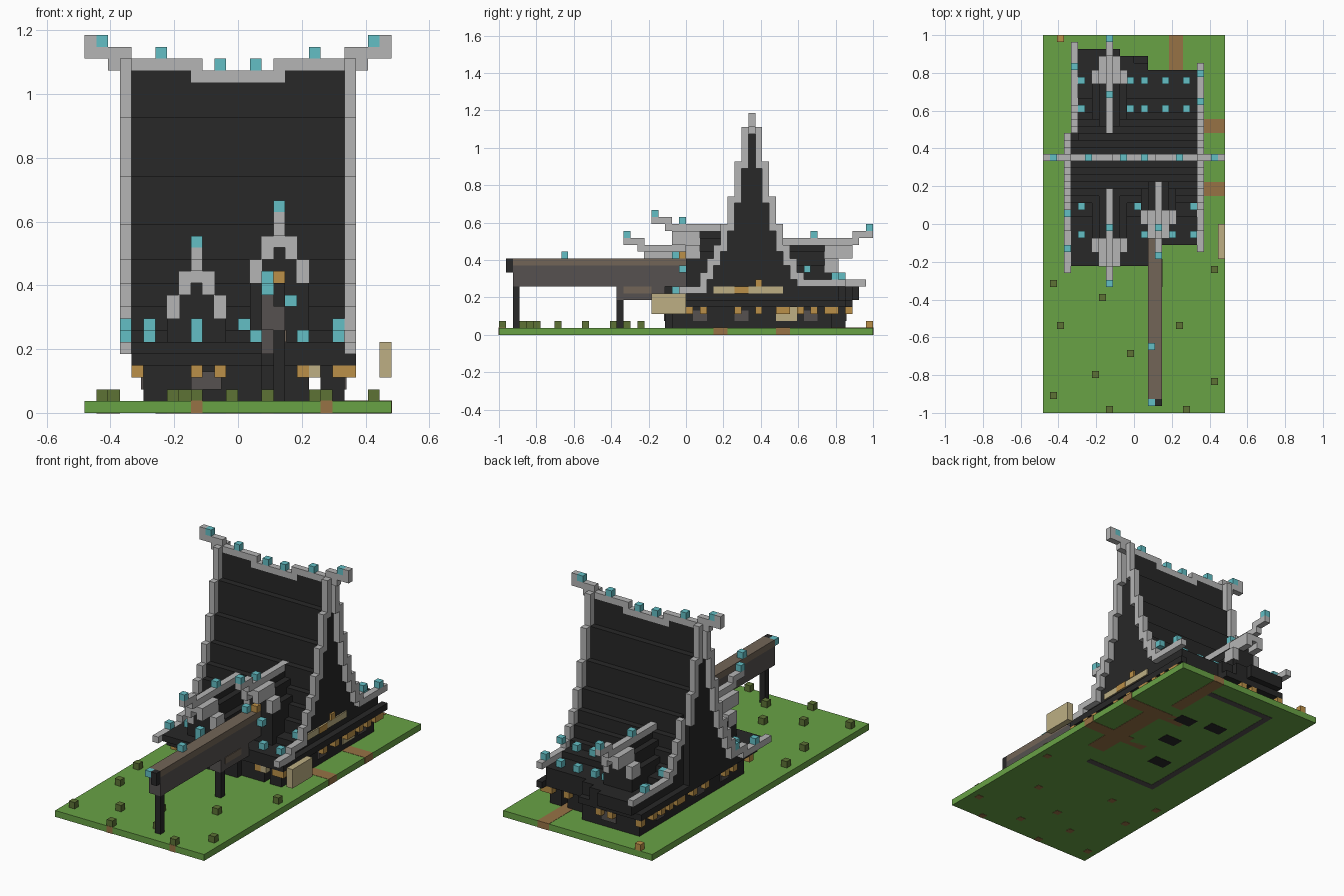
import bpy
import bmesh
from mathutils import Vector

default_cube = bpy.data.objects.get("Cube")
if default_cube:
    bpy.data.objects.remove(default_cube, do_unlink=True)

UNIT = 1 / 27                      # size of one block
ORIGIN = Vector((13, 27, 0))       # block coordinate of the centre


def material(name, red, green, blue):
    mat = bpy.data.materials.new(name)
    mat.use_nodes = True
    colour = (red, green, blue, 1)
    mat.diffuse_color = colour
    mat.node_tree.nodes["Principled BSDF"].inputs["Base Color"].default_value = colour
    return mat


dark = material("dark roof", .021, .021, .021)
grey = material("light grey trim", .46, .46, .46)
teal = material("teal lantern", .125, .52, .56)
green = material("grass green", .14, .36, .06)
dirt = material("dirt brown", .31, .17, .06)
amber = material("amber lantern", .5, .28, .065)
tan = material("pale wood", .51, .43, .23)
olive = material("olive bush", .11, .17, .036)
brown = material("deck brown", .17, .13, .095)
stone = material("dark stone", .092, .083, .08)


def build(name, mat, boxes):
    """One object from boxes given as (x range, y range, z range) in blocks."""
    bm = bmesh.new()
    for spans in boxes:
        low = Vector([span[0] for span in spans])
        high = Vector([span[1] for span in spans])
        made = bmesh.ops.create_cube(bm, size=1)
        for vert in made["verts"]:
            corner = Vector([high[a] if vert.co[a] > 0 else low[a] for a in range(3)])
            vert.co = (corner - ORIGIN) * UNIT
    mesh = bpy.data.meshes.new(name)
    bm.to_mesh(mesh)
    bm.free()
    mesh.materials.append(mat)
    obj = bpy.data.objects.new(name, mesh)
    bpy.context.scene.collection.objects.link(obj)


def block(x, y, z):
    return (x, x + 1), (y, y + 1), (z, z + 1)


# Ground, paths and bushes
skin = .04
build("ground", green, [((0, 26), (0, 54), (0, 1))])
path_z = (0, 1 + skin)
build("paths", dirt, [
    ((18, 20), (44, 54 + skin), path_z),
    ((15, 26 + skin), (40, 42), path_z),
    ((15, 26 + skin), (31, 33), path_z),
    ((9, 10), (-skin, 1), path_z),
    ((20, 21), (-skin, 1), path_z)])
below = (-skin, skin)
bushes = ((1, 18), (8, 16), (2, 12), (12, 8), (7, 5), (1, 2), (9, 0),
          (20, 0), (24, 4), (19, 12), (24, 20), (15, 3))
build("bushes", olive, [block(x, y, 1) for x, y in bushes])
undersides = [((x, x + 1), (y, y + 1), below) for x, y in bushes]
undersides += [((18, 20), (44, 54), below), ((18, 26), (40, 42), below),
               ((18, 26), (31, 33), below), ((19, 22), (27, 40), below)]
build("path_undersides", dirt, undersides)
build("foundation_ring", stone, [
    ((6, 7), (23, 51), below), ((7, 18), (50, 51), below), ((7, 19), (23, 24), below)])
build("foundation_pads", dark, [
    ((x, x + 3), (y, y + 2), below) for x, y in ((9, 42), (9, 29), (12, 35), (14, 41))])

# Lower storey with a narrow passage, and the skirt above it
storey, skirt_z = (1, 4), (4, 5)
build("walls", dark, [((5, 15), (24, 50), storey), ((15, 19), (25, 48), storey),
                      ((20, 22), (25, 48), storey)])
build("skirt", dark, [((4, 22), (24, 49), skirt_z), ((22, 23), (24, 50), skirt_z),
                      ((4, 15), (22, 51), skirt_z)])
patch_z = (2, 3.5)
patches = [((x, x + .2), (y, y + 2), patch_z)
           for x in (4.8, 22) for y in (28, 34, 44)]
patches += [((9, 11.6), (y, y + .2), patch_z) for y in (23.8, 50)]
build("wall_stones", stone, patches)
lamps = [block(x, y, 3) for x in (4, 22) for y in (27, 29, 34, 37, 40, 41, 43, 45, 47)]
lamps += [block(x, y, 3) for y in (23, 50) for x in (4, 9, 11)]
lamps += [block(x, y, 3) for y in (24, 48) for x in (18, 21, 22)]
lamps += [((22, 22.3), (34, 36), (6, 7)), ((22, 22.3), (37, 38), (7, 8)), block(2, 53, 1)]
build("amber_lamps", amber, lamps)
build("side_opening", tan, [
    ((22, 22.2), (31, 41), (6, 7)), ((22, 22.2), (42, 43), (2, 4)),
    ((22, 22.2), (40, 42), (2, 3)), block(19, 24, 3)])
build("side_panel", tan, [((25, 26), (22, 27), (3, 6))])

# Main roof: steps falling away from the ridge row on both sides
RIDGE = 36
roof_tops = [28, 25, 20, 16, 13, 11, 9, 7, 7, 6, 6, 6, 6]
steps = [((x, x + 5), (RIDGE, RIDGE + 1), (28, 29)) for x in (4, 17)]
for away, top in enumerate(roof_tops):
    front, back = RIDGE - away, RIDGE + away
    steps.append(((4, 22), (front, front + 1), (5, top)))
    left_edge = 4 if back < 39 else 5
    back_top = top + 1 if away > 6 else top
    steps.append(((left_edge, 22), (back, back + 1), (5, back_top)))
build("main_roof", dark, steps)
build("eaves", dark, [
    ((4, 15), (21, 24), (5, 6)), ((5, 15), (49, 50), (5, 7)),
    ((5, 13), (50, 51), (5, 7)), ((5, 11), (51, 52), (5, 7))])

# Stepped trim along the gable edges
trim_tops = [30, 30, 25, 20, 16, 13, 11, 9, 7, 7, 7]
trim = []
for side, reach in ((3, 16), (22, 13)):
    for away in range(reach + 1):
        for way in (-1, 1):
            flat = 6 if way < 0 else 8
            height = [max(trim_tops[n], flat) if n < len(trim_tops) else flat
                      for n in (away, away + 1)]
            row = RIDGE + way * away
            column = 4 if side == 3 and row > 39 else side
            trim.append(((column, column + 1), (row, row + 1), (height[1] - 1, height[0])))
build("gable_trim", grey, trim)

# Ridge beam, rising towards both ends
row = (RIDGE, RIDGE + 1)
ridge = [((9, 17), row, (28, 29))]
for start, end, low, high in ((0, 2, 30, 31), (0, 1, 31, 32), (2, 4, 29, 31), (4, 10, 29, 30)):
    ridge.append(((start, end), row, (low, high)))
    ridge.append(((26 - end, 26 - start), row, (low, high)))
build("ridge_beam", grey, ridge)
build("ridge_finials", teal, [
    block(x, RIDGE, z) for left, z in ((1, 31), (6, 30), (11, 29)) for x in (left, 25 - left)])


def dormer(name, centre, front, inner, way, peak, half):
    """Stepped gable; way is the direction it faces, peak its ridge block."""
    def span(near, far):
        return tuple(sorted((near, far)))

    def across(shift, pad=0):
        return (centre + shift - pad, centre + shift + 1 + pad)

    body, rim = [], []
    for shift in range(-half, half + 1):
        drop = abs(shift)
        top = peak - (0, 1, 3, 6)[drop]
        body.append((across(shift), span(front, inner), (5, top)))
        if drop in (1, 2):
            start = front + way * (4 - 2 * drop)
            rim_top = peak + 2 - 2 * drop
            rim.append((across(shift, skin), span(start + way * skin, front - way * 2),
                        (rim_top - 2, rim_top)))
    # Ridge with a raised tip
    rim.append((across(0), span(front + way * 3, inner), (peak, peak + 1)))
    rim.append((across(0), span(front + way * 5, front + way * 2), (peak + 1, peak + 2)))
    rim.append((across(0), span(front + way * 2, front), (peak - 1, peak)))
    build(name + "_roof", dark, body)
    build(name + "_trim", grey, rim)


dormer("left_dormer", 9, 23, 32, -1, 12, 3)
dormer("right_dormer", 16, 27, 34, -1, 15, 2)
dormer("rear_dormer", 9, 49, 40, 1, 13, 3)

# Small teal lamps on roofs, ridges and trim
lights = [block(x, y, z) for x in (5, 21) for y, z in ((25, 6), (29, 7))]
lights += [block(x, y, z) for x in (5, 12, 14, 17, 20) for y, z in ((43, 8), (47, 7))]
lights += [block(*spot) for spot in (
    (13, 29, 7), (14, 25, 6), (18, 25, 6), (9, 18, 14), (9, 26, 13),
    (9, 22, 6), (9, 22, 7), (16, 22, 17), (16, 26, 16), (17, 26, 9),
    (9, 53, 15), (9, 45, 14), (3, 23, 6), (3, 28, 7), (4, 49, 8),
    (22, 48, 8), (22, 44, 9), (15, 9, 11), (15, 1, 10), (15, 25, 11))]
build("teal_lamps", teal, lights)
build("gate_lamp", amber, [block(16, 26, 11)])

# Raised walkway on posts
build("walkway_beam", stone, [((15, 17), (2, 27), (7, 10)), ((15, 17), (17, 24), (5, 7))])
build("walkway_deck", brown, [((15, 17), (2, 27), (10, 11)), ((16.8, 17.1), (18, 22), (6, 7))])
build("walkway_posts", dark, [
    ((16, 17), (2, 3), (1, 7)), ((16, 17), (17, 18), (1, 5)), ((16, 17), (1, 2), (9, 11))])
